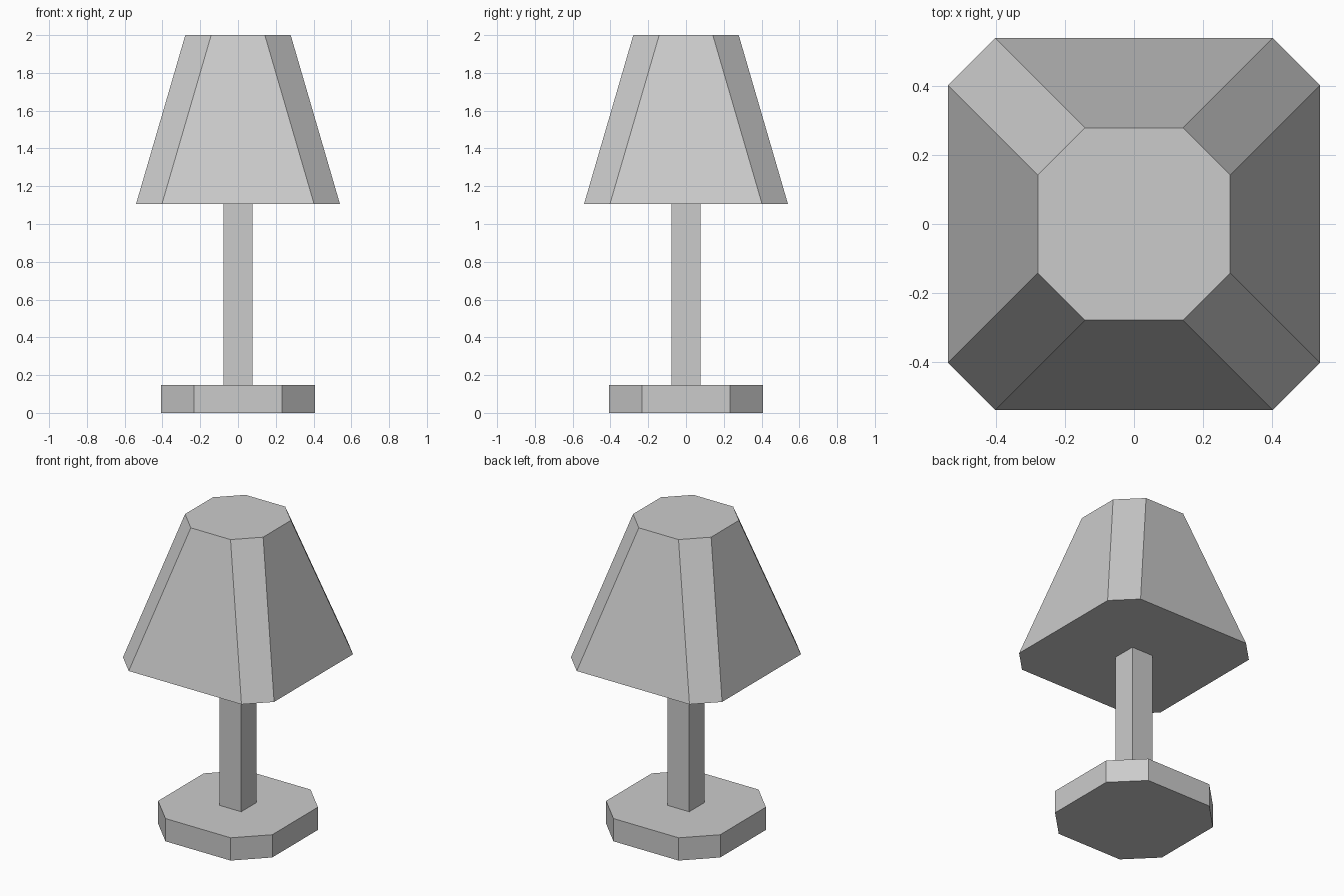
import bpy
import bmesh

if "Cube" in bpy.data.objects:
    bpy.data.objects.remove(bpy.data.objects["Cube"])


def outline(half, flat):
    """Square of half-width `half` with corners cut so each side spans +-flat."""
    if flat == half:
        return [(half, -half), (half, half), (-half, half), (-half, -half)]
    return [(half, -flat), (half, flat), (flat, half), (-flat, half),
            (-half, flat), (-half, -flat), (-flat, -half), (flat, -half)]


def loft(name, lower, upper):
    """Closed solid between two (z, half, flat) outlines."""
    bm = bmesh.new()
    rings = [[bm.verts.new((x, y, z)) for x, y in outline(half, flat)]
             for z, half, flat in (lower, upper)]
    a, b = rings
    n = len(a)
    bm.faces.new(a[::-1])
    bm.faces.new(b)
    for i in range(n):
        j = (i + 1) % n
        bm.faces.new((a[i], a[j], b[j], b[i]))
    mesh = bpy.data.meshes.new(name)
    bm.to_mesh(mesh)
    bm.free()
    obj = bpy.data.objects.new(name, mesh)
    bpy.context.collection.objects.link(obj)
    return obj


# Eight-sided foot
loft("lamp_base", (0, 0.408, 0.233), (0.147, 0.408, 0.233))
# Square post
loft("lamp_post", (0.147, 0.077, 0.077), (1.105, 0.077, 0.077))
# Tapered shade with chamfered corners
loft("lamp_shade", (1.105, 0.54, 0.403), (2.0, 0.279, 0.142))
